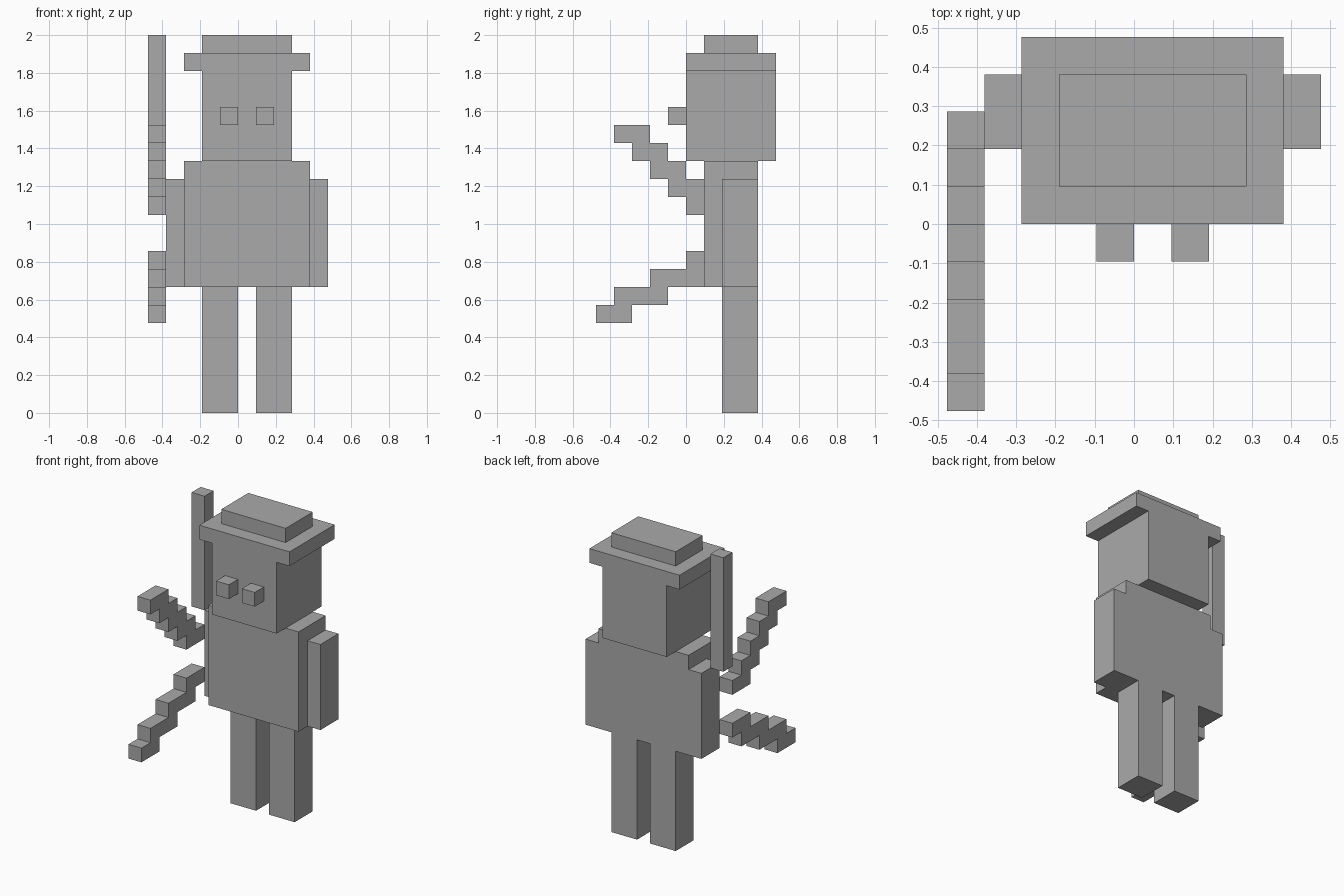
import bpy, bmesh
from mathutils import Vector

if "Cube" in bpy.data.objects:
    bpy.data.objects.remove(bpy.data.objects["Cube"])

U = 2 / 21  # edge of one block

grey = bpy.data.materials.new("plain grey")
grey.diffuse_color = (0.4, 0.4, 0.4, 1)
grey.use_nodes = True
grey.node_tree.nodes["Principled BSDF"].inputs["Base Color"].default_value = grey.diffuse_color


def box(name, x, y, z):
    """Block spanning the given (min, max) grid ranges."""
    bm = bmesh.new()
    bmesh.ops.create_cube(bm, size=1)
    size = Vector((x[1] - x[0], y[1] - y[0], z[1] - z[0])) * U
    mid = Vector((sum(x), sum(y), sum(z))) * U / 2
    bmesh.ops.scale(bm, vec=size, verts=bm.verts)
    bmesh.ops.translate(bm, vec=mid, verts=bm.verts)
    mesh = bpy.data.meshes.new(name)
    bm.to_mesh(mesh)
    bm.free()
    mesh.materials.append(grey)
    obj = bpy.data.objects.new(name, mesh)
    bpy.context.collection.objects.link(obj)


def stepped_limb(name, z_start, spans):
    """Staircase outline in the yz plane, extruded one block wide."""
    lower = [(y, z_start + i + k) for i, (a, b) in enumerate(spans)
             for k, y in ((0, a), (1, a))]
    upper = [(y, z_start + i + k) for i, (a, b) in enumerate(spans)
             for k, y in ((0, b), (1, b))]
    bm = bmesh.new()
    outline = [bm.verts.new((-5 * U, y * U, z * U))
               for y, z in lower + upper[::-1]]
    face = bm.faces.new(outline)
    ext = bmesh.ops.extrude_face_region(bm, geom=[face])
    verts = [g for g in ext["geom"] if isinstance(g, bmesh.types.BMVert)]
    bmesh.ops.translate(bm, vec=(U, 0, 0), verts=verts)
    bmesh.ops.recalc_face_normals(bm, faces=bm.faces)
    mesh = bpy.data.meshes.new(name)
    bm.to_mesh(mesh)
    bm.free()
    mesh.materials.append(grey)
    obj = bpy.data.objects.new(name, mesh)
    bpy.context.collection.objects.link(obj)


# Body
for side, x in (("right", -2), ("left", 1)):
    box(side + "_leg", (x, x + 2), (2, 4), (0, 7))
box("torso", (-3, 4), (1, 4), (7, 14))
for side, x in (("right", -4), ("left", 4)):
    box(side + "_arm", (x, x + 1), (2, 4), (7, 13))

# Head, eyes and hat
box("head", (-2, 3), (0, 5), (14, 19))
for side, x in (("right", -1), ("left", 1)):
    box(side + "_eye", (x, x + 1), (-1, 0), (16, 17))
box("hat_brim", (-3, 4), (0, 5), (19, 20))
box("hat_crown", (-2, 3), (1, 4), (20, 21))

# Pole and stepped pieces beside the right arm
box("pole", (-5, -4), (2, 3), (13, 21))
stepped_limb("upper_stepped_piece", 11,
             [(0, 2), (-1, 1), (-2, 0), (-3, -1), (-4, -2)])
stepped_limb("lower_stepped_piece", 5,
             [(-5, -3), (-4, -1), (-2, 1), (0, 2)])
